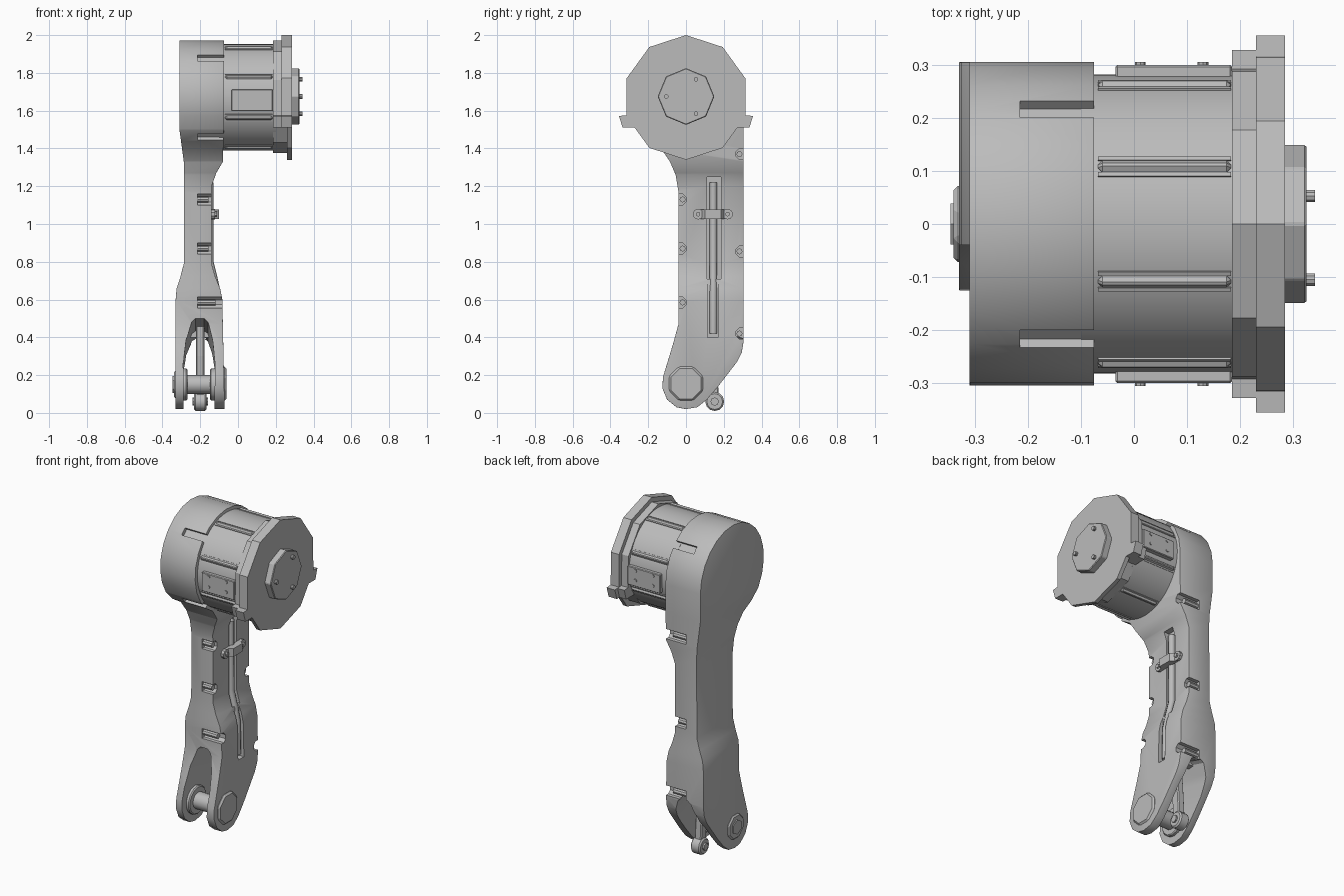
import bpy, bmesh
from math import sin, cos, pi, radians
from mathutils import Vector, Matrix

if "Cube" in bpy.data.objects:
    bpy.data.objects.remove(bpy.data.objects["Cube"])

grey = bpy.data.materials.new("plain grey")
grey.use_nodes = True
grey.diffuse_color = (0.5, 0.5, 0.5, 1)
grey.node_tree.nodes["Principled BSDF"].inputs["Base Color"].default_value = (0.5, 0.5, 0.5, 1)

AXLE = 1.67  # height of the drum axis


def make(name, bm):
    bmesh.ops.recalc_face_normals(bm, faces=bm.faces)
    mesh = bpy.data.meshes.new(name)
    bm.to_mesh(mesh)
    bm.free()
    mesh.materials.append(grey)
    obj = bpy.data.objects.new(name, mesh)
    bpy.context.collection.objects.link(obj)
    return obj


def activate(obj):
    bpy.ops.object.select_all(action='DESELECT')
    obj.select_set(True)
    bpy.context.view_layer.objects.active = obj


def prism_mesh(points, lo, hi, axis='x'):
    """Extrude a 2D outline (y,z for axis x; x,z for axis y)."""
    bm = bmesh.new()
    place = (lambda p, t: (t, p[0], p[1])) if axis == 'x' else (lambda p, t: (p[0], t, p[1]))
    face = bm.faces.new([bm.verts.new(place(p, lo)) for p in points])
    new = bmesh.ops.extrude_face_region(bm, geom=[face])['geom']
    step = Vector(place((0, 0), hi - lo))
    bmesh.ops.translate(bm, vec=step, verts=[v for v in new if isinstance(v, bmesh.types.BMVert)])
    return bm


def prism(name, points, lo, hi, axis='x', bevel=0.0, segments=1):
    obj = make(name, prism_mesh(points, lo, hi, axis))
    if bevel:
        add_bevel(obj, bevel, segments)
    return obj


def add_bevel(obj, width, segments=1, angle=40):
    mod = obj.modifiers.new("bevel", 'BEVEL')
    mod.width, mod.segments, mod.angle_limit = width, segments, radians(angle)
    mod.limit_method = 'ANGLE'
    activate(obj)
    bpy.ops.object.modifier_apply(modifier="bevel")


def ring(cy, cz, r, sides, start=0.0):
    return [(cy + r * sin(start + 2 * pi * k / sides), cz + r * cos(start + 2 * pi * k / sides))
            for k in range(sides)]


def cut(target, cutter):
    mod = target.modifiers.new("cut", 'BOOLEAN')
    mod.operation, mod.solver, mod.object = 'DIFFERENCE', 'EXACT', cutter
    activate(target)
    bpy.ops.object.modifier_apply(modifier="cut")
    bpy.data.objects.remove(cutter)


def smooth(obj, angle=32):
    activate(obj)
    bpy.ops.object.shade_smooth_by_angle(angle=radians(angle))


def box(cy, cz, w, h):
    return [(cy - w / 2, cz - h / 2), (cy + w / 2, cz - h / 2),
            (cy + w / 2, cz + h / 2), (cy - w / 2, cz + h / 2)]


# Arm: side outline with round housing on top, widths varying with height
head = [(0.305 * sin(a), AXLE + 0.302 * cos(a))
        for a in (radians(-155 + 15.3 * k) for k in range(17))]
outline = [(-0.085, 1.33), (-0.055, 1.26), (-0.04, 1.17), (-0.04, 0.47), (-0.07, 0.36),
           (-0.122, 0.19), (-0.125, 0.13), (-0.1, 0.07), (-0.05, 0.03), (0.0, 0.02),
           (0.06, 0.03), (0.11, 0.07), (0.17, 0.14), (0.27, 0.27), (0.295, 0.32), (0.305, 0.38)]
widths = [(0, -0.33, -0.07), (0.6, -0.33, -0.083), (0.66, -0.325, -0.095), (0.72, -0.305, -0.12),
          (0.79, -0.287, -0.14), (1.2, -0.285, -0.14), (1.27, -0.285, -0.115),
          (1.33, -0.287, -0.08), (1.5, -0.31, -0.075), (2.1, -0.31, -0.075)]
bm = prism_mesh(head + outline[::-1], 0, 1)
for z, _, _ in widths[1:-1]:
    bmesh.ops.bisect_plane(bm, geom=bm.verts[:] + bm.edges[:] + bm.faces[:],
                           plane_co=(0, 0, z), plane_no=(0, 0, 1))
for v in bm.verts:
    for (z0, l0, r0), (z1, l1, r1) in zip(widths, widths[1:]):
        if z0 <= v.co.z <= z1:
            t = (v.co.z - z0) / (z1 - z0)
            v.co.x = (r0 + (r1 - r0) * t) if v.co.x > 0.5 else (l0 + (l1 - l0) * t)
            break
arm = make("arm", bm)
add_bevel(arm, 0.026, 2, 50)

# Fork slot, taller at the front than at the back
arch = [(-0.288, -0.1), (-0.29, 0.28), (-0.275, 0.42), (-0.245, 0.53), (-0.225, 0.55),
        (-0.18, 0.55), (-0.16, 0.53), (-0.135, 0.42), (-0.122, 0.28), (-0.125, -0.1)]
slot = prism("slot_cutter", arch, -0.2, 0.4, 'y')
for v in slot.data.vertices:
    if v.co.z > 0 and v.co.y > 0:
        v.co.z *= 0.66
cut(arm, slot)

# Bolt pockets along the arm edges
pockets = [(-0.03, 1.13), (-0.03, 0.87), (-0.03, 0.585), (0.295, 1.37), (0.295, 0.855), (0.295, 0.42)]
for y, z in pockets:
    cut(arm, prism("pocket_cutter", ring(y, z, 0.032, 8, pi / 8), -0.215, 0))
    inner = y + (0.012 if y < 0 else -0.012)
    smooth(prism("pocket_bolt", ring(inner, z, 0.016, 8), -0.22, -0.155 if 0.6 < z < 1.3 else -0.12))

# Notches across the round housing
for angle in (-46, 46, -134):
    notch = prism("notch_cutter", box(0, 0.31, 0.045, 0.06), -0.215, 0)
    notch.data.transform(Matrix.Translation((0, 0, AXLE)) @ Matrix.Rotation(radians(-angle), 4, 'X'))
    cut(arm, notch)

# Cable channel on the inner face, with its cable and clip
cut(arm, prism("channel_cutter", box(0.148, 0.98, 0.072, 0.54), -0.158, 0))
cut(arm, prism("lower_channel_cutter", box(0.142, 0.57, 0.054, 0.34), -0.112, 0))
smooth(arm)

curve = bpy.data.curves.new("cable", 'CURVE')
curve.dimensions, curve.bevel_depth, curve.bevel_resolution = '3D', 0.02, 2
curve.use_fill_caps = True
line = curve.splines.new('POLY')
path = [(-0.15, 1.22), (-0.15, 0.8), (-0.13, 0.72), (-0.108, 0.62), (-0.105, 0.42)]
line.points.add(len(path) - 1)
for p, (x, z) in zip(line.points, path):
    p.co = (x, 0.145, z, 1)
curve.materials.append(grey)
bpy.context.collection.objects.link(bpy.data.objects.new("cable", curve))

for side in (-1, 1):
    y = 0.142 + side * 0.078
    prism("clip_foot", ring(y, 1.052, 0.028, 10), -0.145, -0.122)
    prism("clip_bolt", ring(y, 1.052, 0.013, 6), -0.125, -0.112)
clip = [(0.06, -0.14), (0.085, -0.122), (0.1, -0.1), (0.185, -0.1), (0.2, -0.122), (0.225, -0.14)]
strap = prism("clip_strap", [(x, y) for y, x in clip], 1.027, 1.077, 'y')
strap.data.transform(Matrix(((1, 0, 0, 0), (0, 0, 1, 0), (0, 1, 0, 0), (0, 0, 0, 1))))
strap.data.flip_normals()

# Fork pivot: pin, collars and end bosses
smooth(prism("pivot_pin", ring(0, 0.15, 0.05, 12), -0.31, -0.09))
for lo, hi in ((-0.295, -0.268), (-0.148, -0.115)):
    smooth(prism("pivot_collar", ring(0, 0.15, 0.085, 14), lo, hi, bevel=0.006))
prism("inner_boss", ring(0, 0.155, 0.098, 8, pi / 8), -0.09, -0.062, bevel=0.01)
prism("outer_boss", ring(0, 0.15, 0.078, 8, pi / 8), -0.34, -0.31, bevel=0.008)
prism("outer_boss_nut", ring(0, 0.15, 0.045, 6), -0.346, -0.33)

# Link rod hanging in the fork
prism("link_rod", [(0.125, 0.07), (0.175, 0.07), (0.16, 0.3), (0.13, 0.56), (0.09, 0.56), (0.1, 0.3)],
      -0.222, -0.178, bevel=0.006)
smooth(prism("link_eye", ring(0.152, 0.06, 0.05, 12), -0.232, -0.168, bevel=0.008))
smooth(prism("link_eye_pin", ring(0.152, 0.06, 0.022, 8), -0.242, -0.158))
prism("fork_crossbar", box(0.19, 0.425, 0.04, 0.05), -0.285, -0.12)

# Motor drum with eight ribs
smooth(prism("drum", ring(0, AXLE, 0.282, 48), -0.1, 0.2))
for k in range(8):
    turn = Matrix.Translation((0, 0, AXLE)) @ Matrix.Rotation(pi / 8 + k * pi / 4, 4, 'X')
    rib = prism("drum_rib", box(0, 0.277, 0.024, 0.032), -0.068, 0.183, bevel=0.009)
    rib.data.transform(turn)
    for side in (-1, 1):
        edge = prism("rib_edge", box(side * 0.016, 0.278, 0.008, 0.014), -0.068, 0.183)
        edge.data.transform(turn)

# Service plates on both sides of the drum
for side in (-1, 1):
    y0, y1 = sorted((side * 0.24, side * 0.3))
    prism("service_plate", box(0.075, 1.655, 0.22, 0.115), y0, y1, 'y', 0.004)
    for x in (0.012, 0.13):
        for z in (1.635, 1.705):
            b0, b1 = sorted((side * 0.29, side * 0.305))
            prism("plate_bolt", ring(x, z if z < 1.7 else 1.695, 0.01, 8), b0, b1, 'y')

# Ten-sided flange: thin disc, thick upper cover with ears, rear ring
def cover(r, ear):
    top = [(r * sin(k * pi / 5), AXLE + r * cos(k * pi / 5)) for k in range(-2, 3)]
    return top + [(ear * 0.89, 1.575), (ear, 1.572), (ear * 0.945, 1.51),
                  (-ear * 0.945, 1.51), (-ear, 1.572), (-ear * 0.89, 1.575)]


prism("flange_disc", ring(0, AXLE, 0.33, 10), 0.26, 0.285)
prism("flange_cover", cover(0.33, 0.355), 0.23, 0.285)
prism("flange_rear_cover", cover(0.302, 0.328), 0.185, 0.235)
prism("flange_rear_ring", ring(0, AXLE, 0.295, 10), 0.185, 0.262)

# Eight-sided end cap with three bolts
prism("end_cap", ring(0, 1.675, 0.15, 8), 0.28, 0.325, bevel=0.004)
for y, z in ring(0, 1.675, 0.105, 3, pi / 6):
    smooth(prism("cap_bolt", ring(y, z, 0.012, 10), 0.32, 0.341))
